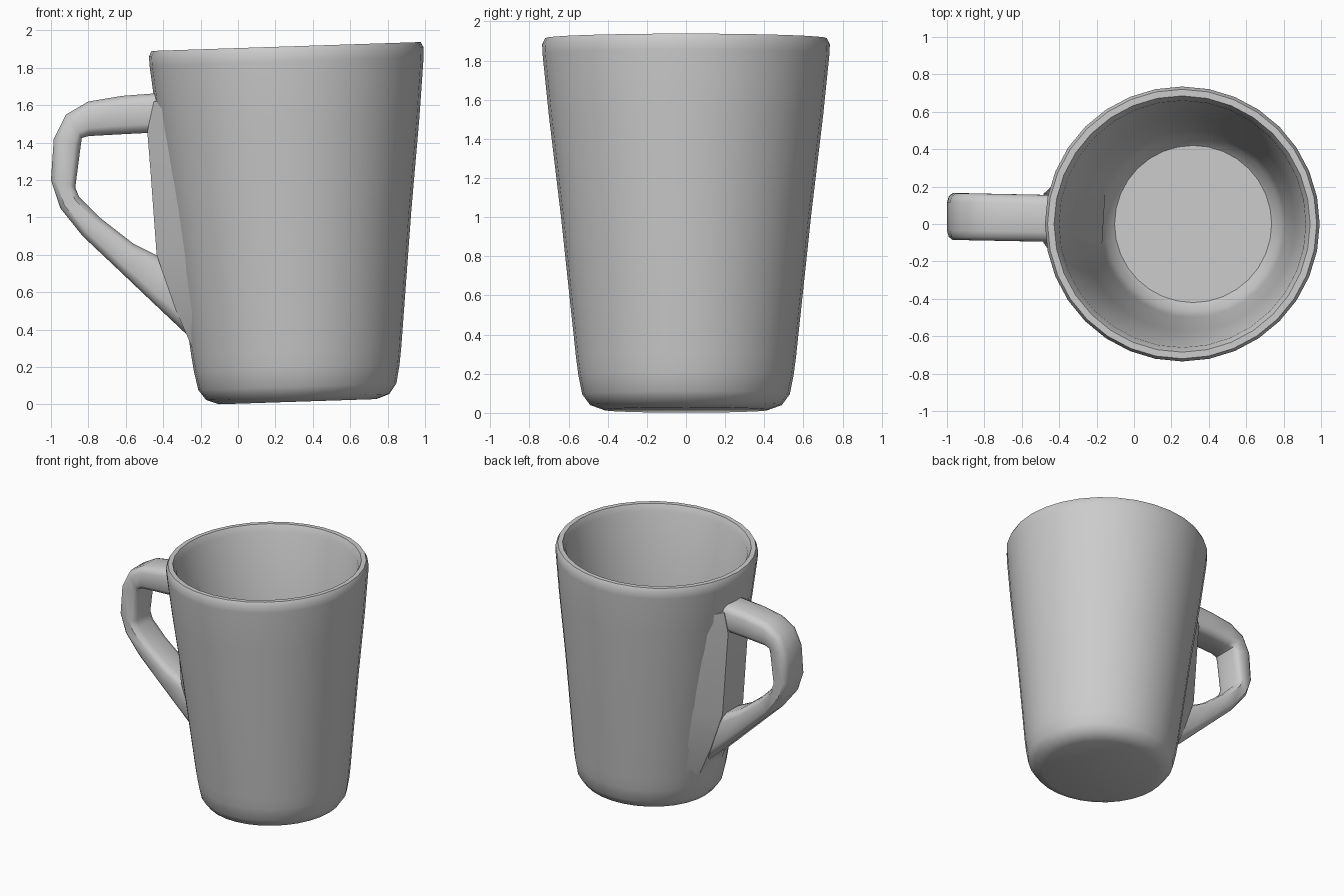
import bpy, bmesh, math
from mathutils import Vector

if "Cube" in bpy.data.objects:
    bpy.data.objects.remove(bpy.data.objects["Cube"])


def loft(name, rings, angle=35):
    """Skin a list of closed rings, cap both ends, shade smooth by angle."""
    bm = bmesh.new()
    rows = [[bm.verts.new(p) for p in ring] for ring in rings]
    n = len(rows[0])
    for a, b in zip(rows, rows[1:]):
        for i in range(n):
            j = (i + 1) % n
            bm.faces.new((a[i], a[j], b[j], b[i]))
    bm.faces.new(rows[0])
    bm.faces.new(rows[-1])
    bmesh.ops.recalc_face_normals(bm, faces=bm.faces[:])
    mesh = bpy.data.meshes.new(name)
    bm.to_mesh(mesh)
    bm.free()
    obj = bpy.data.objects.new(name, mesh)
    bpy.context.collection.objects.link(obj)
    bpy.ops.object.select_all(action='DESELECT')
    obj.select_set(True)
    bpy.context.view_layer.objects.active = obj
    bpy.ops.object.shade_smooth_by_angle(angle=math.radians(angle))
    return obj


# Cup: tapered wall, rounded foot and rim, hollow inside, leaning slightly
TILT = 0.033
SIDES = 32
profile = [(0.42, 0.0), (0.49, 0.025), (0.53, 0.08), (0.55, 0.18), (0.562, 0.27),
           (0.64, 1.0), (0.70, 1.5), (0.733, 1.82), (0.735, 1.87), (0.72, 1.9),
           (0.685, 1.9), (0.66, 1.85), (0.575, 1.0), (0.50, 0.3), (0.47, 0.17),
           (0.42, 0.12)]
rings = [[(r * math.cos(2 * math.pi * k / SIDES), r * math.sin(2 * math.pi * k / SIDES), z)
          for k in range(SIDES)] for r, z in profile]
cup = loft("cup", rings)
cup.location = (0.32, 0, 0.015)
cup.rotation_euler = (0, -TILT, 0)

# Handle: rounded strap swept through outer / inner edge pairs (x, z)
pairs = [((-0.42, 1.665), (-0.42, 1.455)), ((-0.62, 1.65), (-0.62, 1.445)),
         ((-0.80, 1.62), (-0.80, 1.435)), ((-0.92, 1.55), (-0.835, 1.425)),
         ((-0.985, 1.42), (-0.84, 1.39)), ((-1.0, 1.2), (-0.87, 1.16)),
         ((-0.95, 1.05), (-0.85, 1.11)), ((-0.83, 0.90), (-0.74, 1.0)),
         ((-0.65, 0.73), (-0.56, 0.86)), ((-0.45, 0.54), (-0.42, 0.79)),
         ((-0.27, 0.37), (-0.30, 0.72))]
section = [(-1, -0.55), (-0.87, -0.85), (-0.6, -1), (0.6, -1), (0.87, -0.85), (1, -0.55),
           (1, 0.55), (0.87, 0.85), (0.6, 1), (-0.6, 1), (-0.87, 0.85), (-1, 0.55)]
rings = []
for (ox, oz), (ix, iz) in pairs:
    out, inn = Vector((ox, 0, oz)), Vector((ix, 0, iz))
    mid, half = (out + inn) / 2, (out - inn) / 2
    y0 = 0.03 - 0.02 * (mid.x + 0.45)
    rings.append([mid + half * v + Vector((0, y0 + 0.125 * u, 0)) for u, v in section])
loft("handle", rings, 40)


# Handle mount: flat-faced thickening of the wall behind the handle
def wall_x(y, z):
    r = 0.562 + (z - 0.27) * 0.11
    return 0.32 - TILT * z - math.sqrt(r * r - y * y) + 0.02


rings = []
for z, x in [(1.62, -0.45), (1.46, -0.485), (1.25, -0.468), (0.8, -0.435),
             (0.5, -0.33), (0.28, -0.235)]:
    rings.append([(wall_x(-0.24, z), -0.24, z), (x, -0.1, z),
                  (x, 0.16, z), (wall_x(0.3, z), 0.3, z)])
loft("handle_mount", rings, 20)
